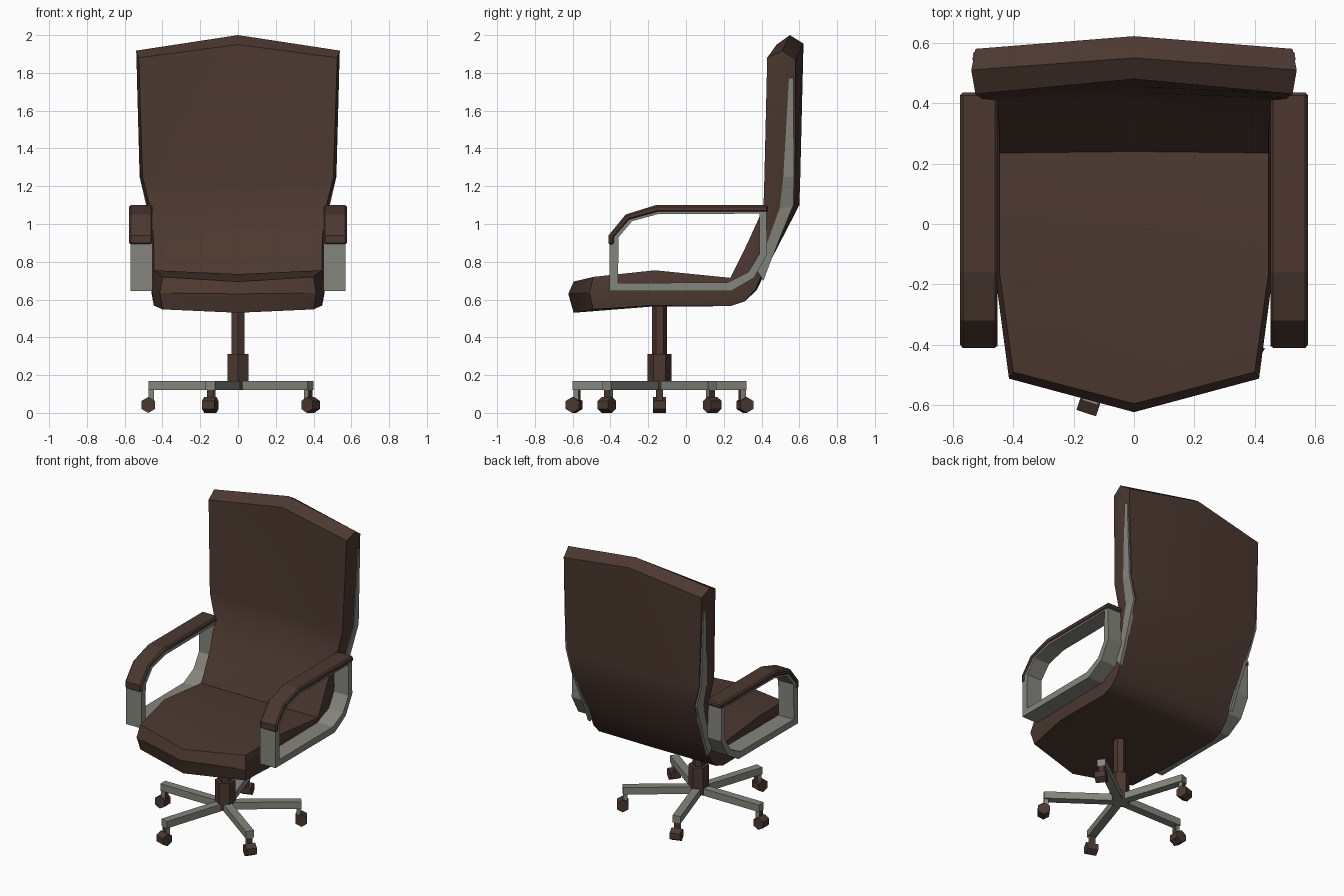
import bpy, bmesh, math
from mathutils import Vector, Matrix

if "Cube" in bpy.data.objects:
    bpy.data.objects.remove(bpy.data.objects["Cube"])


def material(name, rgb):
    m = bpy.data.materials.new(name)
    m.diffuse_color = (*rgb, 1)
    m.use_nodes = True
    m.node_tree.nodes["Principled BSDF"].inputs["Base Color"].default_value = m.diffuse_color
    return m


BROWN = material("brown leather", (0.072, 0.040, 0.030))
GRAY = material("gray metal", (0.235, 0.235, 0.205))


def make(name, verts, faces, mats):
    bm = bmesh.new()
    vs = [bm.verts.new(v) for v in verts]
    for f in faces:
        bm.faces.new([vs[i] for i in f])
    bmesh.ops.recalc_face_normals(bm, faces=bm.faces)
    me = bpy.data.meshes.new(name)
    bm.to_mesh(me)
    bm.free()
    for m in mats:
        me.materials.append(m)
    ob = bpy.data.objects.new(name, me)
    bpy.context.collection.objects.link(ob)
    return ob


def mirror(ob):
    ob.modifiers.new("mirror", "MIRROR").use_axis[0] = True


def band(name, outer, inner, x0, x1, mat, closed):
    """Flat strip following a side-view path, mirrored to both sides."""
    n = len(outer)
    verts = []
    for o, i in zip(outer, inner):
        verts += [(x0, *o), (x1, *o), (x1, *i), (x0, *i)]
    faces = []
    for k in range(n if closed else n - 1):
        a, b = 4 * k, 4 * ((k + 1) % n)
        faces += [(a + j, a + (j + 1) % 4, b + (j + 1) % 4, b + j) for j in range(4)]
    if not closed:
        faces += [(0, 1, 2, 3), tuple(range(4 * n - 4, 4 * n))]
    ob = make(name, verts, faces, [mat])
    mirror(ob)
    return ob


def prism(name, sides, r, z0, z1, y, mat):
    ring = [(r * math.cos(math.pi / 2 + 2 * math.pi * k / sides),
             y + r * math.sin(math.pi / 2 + 2 * math.pi * k / sides)) for k in range(sides)]
    verts = [(*p, z0) for p in ring] + [(*p, z1) for p in ring]
    faces = [(k, (k + 1) % sides, (k + 1) % sides + sides, k + sides) for k in range(sides)]
    faces += [tuple(range(sides)), tuple(range(sides, 2 * sides))]
    return make(name, verts, faces, [mat])


# Seat and backrest shell: half width, then (y, z) of upper edge, upper centre,
# lower edge, lower centre, following the seat from its front to the top of the back
stations = [
    (.40, (-.49, .72), (-.595, .695), (-.49, .548), (-.595, .53)),
    (.445, (-.165, .755), (-.165, .735), (-.18, .568), (-.18, .563)),
    (.445, (.235, .715), (.24, .71), (.235, .565), (.235, .565)),
    (.445, (.25, .745), (.255, .74), (.31, .592), (.31, .59)),
    (.445, (.30, .845), (.31, .84), (.37, .657), (.375, .65)),
    (.447, (.34, .93), (.355, .925), (.43, .80), (.44, .79)),
    (.465, (.41, 1.085), (.435, 1.085), (.575, 1.10), (.60, 1.10)),
    (.505, (.415, 1.25), (.455, 1.25), (.578, 1.25), (.605, 1.25)),
    (.525, (.43, 1.88), (.48, 1.95), (.58, 1.87), (.622, 1.955)),
]
front_mid = ((-.512, .635), (-.623, .63))
top_mid = ((.51, 1.918), (.55, 2.0))
verts, faces = [], []
last = len(stations) - 1
for k, (w, ue, uc, le, lc) in enumerate(stations):
    m = front_mid[0] if k == 0 else top_mid[0] if k == last else (
        (ue[0] + le[0]) / 2, (ue[1] + le[1]) / 2)
    verts += [(-w, *ue), (0, *uc), (w, *ue), (w + .014, *m),
              (w, *le), (0, *lc), (-w, *le), (-w - .014, *m)]
    if k:
        a, b = 8 * (k - 1), 8 * k
        faces += [(a + j, a + (j + 1) % 8, b + (j + 1) % 8, b + j) for j in range(8)]
for s, mid in ((0, front_mid), (8 * last, top_mid)):
    c = len(verts)
    verts.append((0, *mid[1]))
    faces += [(s, s + 1, c, s + 7), (s + 1, s + 2, s + 3, c),
              (s + 7, c, s + 5, s + 6), (c, s + 3, s + 4, s + 5)]
shell = make("seat_and_back", verts, faces, [BROWN])
bpy.context.view_layer.objects.active = shell
shell.select_set(True)
bpy.ops.object.shade_smooth_by_angle(angle=math.radians(30))
shell.select_set(False)

# Gray trim strip on the backrest sides: front y, z, rear y, z, outer x
trim = [(.37, .76, .41, .70, .463), (.415, .86, .455, .82, .464),
        (.495, 1.08, .568, 1.10, .482), (.515, 1.25, .572, 1.25, .521),
        (.545, 1.77, .568, 1.77, .535)]
verts, faces = [], []
for yf, zf, yb, zb, x in trim:
    verts += [(x, yf, zf), (x - .003, yb, zb), (x - .025, yb, zb), (x - .025, yf, zf)]
for k in range(len(trim) - 1):
    a = 4 * k
    faces += [(a + j, a + (j + 1) % 4, a + 4 + (j + 1) % 4, a + 4 + j) for j in range(4)]
faces += [(0, 1, 2, 3), tuple(range(len(verts) - 4, len(verts)))]
mirror(make("back_trim", verts, faces, [GRAY]))

# Armrest frames and their pads
band("arm_frame",
     [(-.405, .645), (-.405, .935), (-.315, 1.045), (-.16, 1.09), (.425, 1.09),
      (.43, .84), (.36, .715), (.24, .645)],
     [(-.36, .688), (-.357, .93), (-.285, 1.015), (-.15, 1.052), (.39, 1.055),
      (.388, .84), (.33, .745), (.22, .69)], .452, .569, GRAY, True)
pad = band("arm_pad",
           [(.435, 1.10), (-.16, 1.10), (-.32, 1.05), (-.41, .94), (-.41, .89)],
           [(.435, 1.063), (-.15, 1.063), (-.30, 1.022), (-.38, .93), (-.38, .89)],
           .452, .576, BROWN, False)
bev = pad.modifiers.new("bevel", "BEVEL")
bev.width, bev.segments, bev.angle_limit = .009, 1, math.radians(60)

# Central column and collar
CY = -.14
prism("column", 6, .04, .30, .60, CY, BROWN)
prism("collar", 6, .064, .125, .312, CY, BROWN)


def box(name, x0, x1, w, z0, z1, mats):
    v = [(x, y, z) for x in (x0, x1) for y in (-w, w) for z in (z0, z1)]
    f = [(0, 1, 3, 2), (4, 5, 7, 6), (0, 1, 5, 4), (2, 3, 7, 6), (0, 2, 6, 4), (1, 3, 7, 5)]
    return make(name, v, f, mats)


# Five-star base: arm, caster stem and hexagonal wheel, built along +x then turned
for k in range(5):
    turn = Matrix.Translation((0, CY, 0)) @ Matrix.Rotation(math.pi + k * 2 * math.pi / 5, 4, 'Z')
    arm = box(f"base_arm_{k}", 0, .475, .027, .12, .168, [GRAY])
    stem = box(f"caster_stem_{k}", .445, .474, .018, .05, .13, [BROWN, GRAY])
    for p in stem.data.polygons:
        p.material_index = 1 if abs(p.normal.y) > .5 else 0
    ring = [(.475 + .042 * math.sin(a), .042 + .042 * math.cos(a))
            for a in (j * math.pi / 3 for j in range(6))]
    wv = [(x, y, z) for y in (-.034, .034) for x, z in ring]
    wf = [(j, (j + 1) % 6, (j + 1) % 6 + 6, j + 6) for j in range(6)]
    wheel = make(f"caster_wheel_{k}", wv, wf + [tuple(range(6)), tuple(range(6, 12))], [BROWN])
    for ob in (arm, stem, wheel):
        ob.matrix_world = turn
